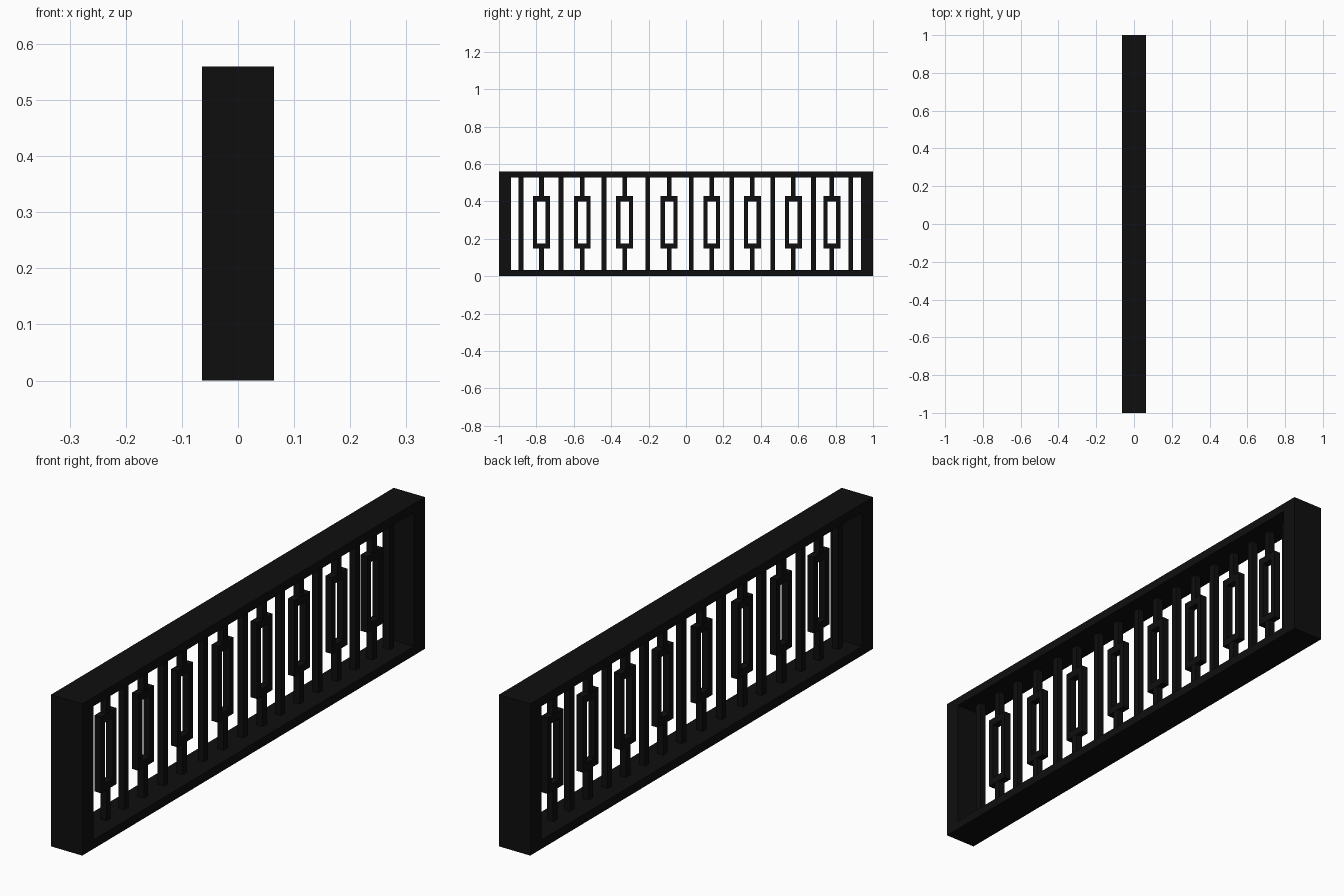
import bpy
import bmesh

if "Cube" in bpy.data.objects:
    bpy.data.objects.remove(bpy.data.objects["Cube"], do_unlink=True)

black = bpy.data.materials.new("black_iron")
black.use_nodes = True
colour = (0.0045, 0.0045, 0.0045, 1)
black.diffuse_color = colour
black.node_tree.nodes["Principled BSDF"].inputs["Base Color"].default_value = colour


def finish(name, bm):
    bmesh.ops.recalc_face_normals(bm, faces=bm.faces)
    mesh = bpy.data.meshes.new(name)
    bm.to_mesh(mesh)
    bm.free()
    mesh.materials.append(black)
    obj = bpy.data.objects.new(name, mesh)
    bpy.context.collection.objects.link(obj)
    return obj


def rect(y0, y1, z0, z1):
    return [(y0, z0), (y1, z0), (y1, z1), (y0, z1)]


def ring(name, outer, inner, depth):
    """Rectangular frame in the YZ plane, solid along X."""
    bm = bmesh.new()
    loops = [[bm.verts.new((x, y, z)) for y, z in r]
             for x, r in ((-depth / 2, outer), (depth / 2, outer),
                          (depth / 2, inner), (-depth / 2, inner))]
    for a, b in zip(loops, loops[1:] + loops[:1]):
        for i in range(4):
            j = (i + 1) % 4
            bm.faces.new((a[i], a[j], b[j], b[i]))
    return finish(name, bm)


def bar(name, y, z0, z1):
    """Square upright bar."""
    bm = bmesh.new()
    bmesh.ops.create_cube(bm, size=1)
    bmesh.ops.scale(bm, vec=(BAR, BAR, z1 - z0), verts=bm.verts)
    bmesh.ops.translate(bm, vec=(0, y, (z0 + z1) / 2), verts=bm.verts)
    return finish(name, bm)


BAR = 0.025
HEIGHT, RAIL = 0.56, 0.033
LOW, HIGH = 0.147, 0.428        # height range of the small frames

# Deep outer frame
ring("outer_frame", rect(-1, 1, 0, HEIGHT),
     rect(-0.936, 0.936, RAIL, HEIGHT - RAIL), 0.128)

# Full-height bars
for y in (-0.882, -0.668, -0.438, -0.204, 0.028, 0.245, 0.463, 0.682, 0.88):
    bar("upright_bar", y, RAIL, HEIGHT - RAIL)

# Small rectangular frames held by short stems
for y in (-0.773, -0.555, -0.328, -0.09, 0.138, 0.355, 0.574, 0.78):
    ring("ornament_frame", rect(y - 0.045, y + 0.045, LOW, HIGH),
         rect(y - 0.023, y + 0.023, LOW + 0.028, HIGH - 0.028), 0.027)
    bar("lower_stem", y, RAIL, LOW)
    bar("upper_stem", y, HIGH, HEIGHT - RAIL)
